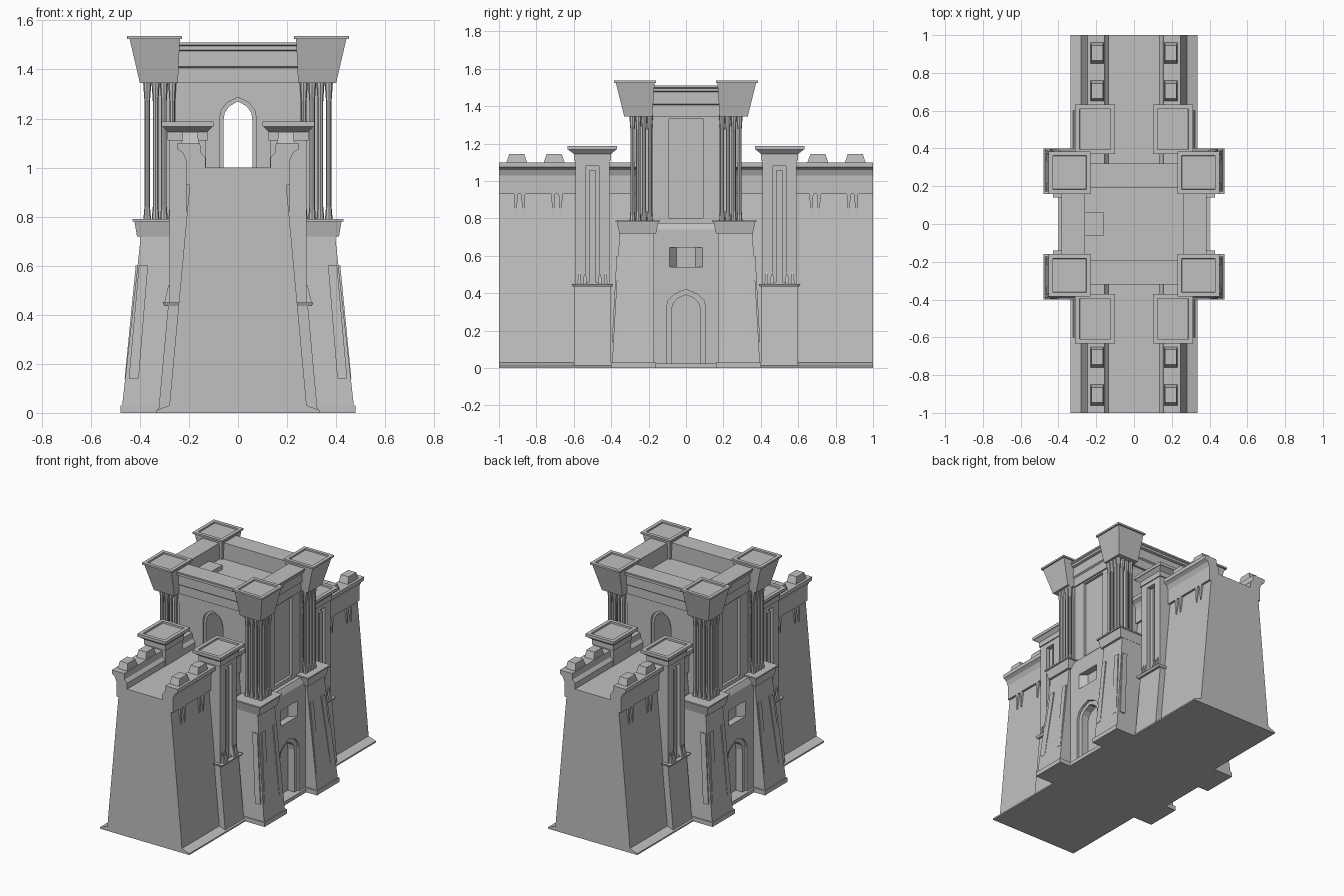
import bpy, bmesh
from mathutils import Vector

cube = bpy.data.objects.get("Cube")
if cube:
    bpy.data.objects.remove(cube, do_unlink=True)

GREY = (0.53, 0.53, 0.53, 1)
stone = bpy.data.materials.new("grey_stone")
stone.use_nodes = True
stone.diffuse_color = GREY
bsdf = next(n for n in stone.node_tree.nodes if n.type == 'BSDF_PRINCIPLED')
bsdf.inputs["Base Color"].default_value = GREY


def finish(name, bm, mirror=""):
    """Turn a bmesh into an object, mirrored over the named axes."""
    bmesh.ops.recalc_face_normals(bm, faces=bm.faces)
    mesh = bpy.data.meshes.new(name)
    bm.to_mesh(mesh)
    bm.free()
    mesh.materials.append(stone)
    ob = bpy.data.objects.new(name, mesh)
    bpy.context.collection.objects.link(ob)
    if mirror:
        mod = ob.modifiers.new("mirror", 'MIRROR')
        mod.use_axis = ("x" in mirror, "y" in mirror, False)
        mod.use_mirror_merge = False
    return ob


def add_block(bm, low, z0, high, z1, inset=0, depth=0):
    """Tapered block between two (x0, x1, y0, y1) rectangles, with optional sunken top."""
    rings = []
    for (x0, x1, y0, y1), z in ((low, z0), (high, z1)):
        corners = ((x0, y0), (x1, y0), (x1, y1), (x0, y1))
        rings.append([bm.verts.new((x, y, z)) for x, y in corners])
    bm.faces.new(rings[0][::-1])
    top = bm.faces.new(rings[1])
    for i in range(4):
        j = (i + 1) % 4
        bm.faces.new((rings[0][i], rings[0][j], rings[1][j], rings[1][i]))
    if inset:
        bm.normal_update()
        bmesh.ops.inset_region(bm, faces=[top], thickness=inset)
        ring = bmesh.ops.inset_region(bm, faces=[top], thickness=0.001)
        bmesh.ops.translate(bm, verts=top.verts, vec=(0, 0, -depth))


def block(name, low, z0, high, z1, mirror="", **kw):
    bm = bmesh.new()
    add_block(bm, low, z0, high or low, z1, **kw)
    return finish(name, bm, mirror)


def prism(name, points, axis, a, b, mirror=""):
    """Extrude a (side, z) profile along x or y."""
    bm = bmesh.new()
    place = (lambda s, t, z: (t, s, z)) if axis == "x" else (lambda s, t, z: (s, t, z))
    face = bm.faces.new([bm.verts.new(place(s, a, z)) for s, z in points])
    ext = bmesh.ops.extrude_face_region(bm, geom=[face])
    step = Vector(place(0, b - a, 0))
    bmesh.ops.translate(bm, vec=step, verts=[v for v in ext["geom"] if isinstance(v, bmesh.types.BMVert)])
    return finish(name, bm, mirror)


def cut(target, *cutters):
    """Carve the cutters out of the target, then drop them."""
    for cutter in cutters:
        cutter.hide_render = True
        mod = target.modifiers.new("cut", 'BOOLEAN')
        mod.operation, mod.solver, mod.object = 'DIFFERENCE', 'EXACT', cutter
        bpy.context.view_layer.update()
        graph = bpy.context.evaluated_depsgraph_get()
        mesh = bpy.data.meshes.new_from_object(target.evaluated_get(graph))
        target.modifiers.clear()
        target.data = mesh
        bpy.data.objects.remove(cutter, do_unlink=True)


def arch(w, z0, spring, top):
    h = top - spring
    side = [(w, z0), (w, spring), (w * .9, spring + h * .42), (w * .6, spring + h * .74)]
    return side + [(0, top)] + [(-s, z) for s, z in reversed(side)]


# Long wall with parapets
half = [(.335, 0), (.335, .01), (.28, .03), (.197, .93), (.212, .93), (.212, 1.03), (.225, 1.06),
        (.247, 1.075), (.247, 1.1), (.155, 1.1), (.15, 1.06), (.132, 1.04), (.132, 1.0)]
prism("long_wall", half + [(-s, z) for s, z in reversed(half)], "y", -1, 1)

# Merlons and hanging drips on the wall
bm = bmesh.new()
for y in (.905, .705):
    add_block(bm, (.16, .23, y - .055, y + .055), 1.1, (.165, .225, y - .04, y + .04), 1.145)
finish("merlons", bm, "xy")
bm = bmesh.new()
for y in (.91, .87, .71, .67):
    add_block(bm, (.19, .212, y - .003, y + .003), .82, (.19, .212, y - .011, y + .011), .93)
finish("wall_drips", bm, "xy")

# Piers standing against the wall
block("pier_foot", (.1, .325, .4, .6), 0, (.1, .285, .4, .6), .435, "xy")
block("pier_ledge", (.12, .3, .395, .605), .435, (.12, .308, .388, .612), .45, "xy")
shaft = block("pier_shaft", (.13, .28, .408, .592), .45, None, 1.12)
cut(shaft, block("cutter", (.25, .4, .465, .535), .46, None, 1.08))
mod = shaft.modifiers.new("mirror", 'MIRROR')
mod.use_axis = (True, True, False)
mod.use_mirror_merge = False
block("pier_strip", (.24, .272, .485, .515), .45, None, 1.06, "xy")
bm = bmesh.new()
for y in (.43, .46, .54, .57):
    add_block(bm, (.275, .3, y - .01, y + .01), .45, (.275, .284, y - .004, y + .004), .52)
finish("pier_spikes", bm, "xy")
block("pier_neck", (.125, .287, .4, .6), 1.11, (.125, .287, .4, .6), 1.15, "xy")
block("pier_cap", (.125, .287, .4, .6), 1.145, (.103, .308, .373, .63), 1.168, "xy")
block("pier_cap_slab", (.1, .312, .37, .633), 1.168, None, 1.188, "xy", inset=.035, depth=.012)

# Gate facade with door and window recesses on each side
facade = block("gate_facade", (-.385, .385, -.18, .18), 0, None, .74)
for s in (1, -1):
    cut(facade, prism("cutter", arch(.105, .025, .32, .42), "x", s * .37, s * .5),
        prism("cutter", arch(.077, .025, .31, .392), "x", s * .32, s * .5))
    bm = bmesh.new()
    ring = [(s * .34, -.05), (s * .39, -.092), (s * .39, .092), (s * .34, .05)]
    face = bm.faces.new([bm.verts.new((x, y, .54)) for x, y in ring])
    ext = bmesh.ops.extrude_face_region(bm, geom=[face])
    bmesh.ops.translate(bm, vec=(0, 0, .105), verts=[v for v in ext["geom"] if isinstance(v, bmesh.types.BMVert)])
    cut(facade, finish("cutter", bm))
block("facade_cornice", (-.385, .385, -.18, .18), .74, (-.365, .365, -.18, .18), .775)
block("door_step", (-.4, .4, -.165, .165), 0, None, .025)

# Corner buttresses
block("buttress_plinth", (.2, .48, .16, .4), 0, None, .03, "xy")
block("buttress", (.2, .472, .172, .395), .03, (.2, .395, .172, .355), .73, "xy")
bm = bmesh.new()
add_block(bm, (.44, .462, .335, .375), .14, (.39, .417, .30, .337), .6)
add_block(bm, (.44, .462, .18, .215), .14, (.39, .417, .18, .215), .6)
add_block(bm, (.405, .445, .37, .396), .14, (.367, .404, .34, .371), .6)
finish("buttress_strips", bm, "xy")
block("buttress_cap", (.22, .412, .16, .357), .72, (.22, .422, .148, .37), .78, "xy")
block("buttress_cap_slab", (.22, .43, .14, .376), .78, None, .79, "xy")

# Upper tower: crossing blocks pierced by a walkway arch
core = block("tower_core", (-.255, .255, -.27, .27), .5, None, 1.4)
sides = block("tower_sides", (-.34, .34, -.18, .18), .7, None, 1.4)
for part in (core, sides):
    cut(part, prism("cutter", arch(.06, 1.0, 1.19, 1.27), "y", -1, 1))
for s in (1, -1):
    cut(core, prism("cutter", arch(.075, .99, 1.2, 1.287), "y", s * .255, s * .5))
    cut(sides, block("cutter", tuple(sorted((s * .322, s * .5))) + (-.092, .092), .8, None, 1.335))
block("walkway_floor", (-.07, .07, -.27, .27), .95, None, 1.0)

# Clustered corner columns with flared ends
bm = bmesh.new()
xs, ys = (.268, .302, .336, .37), (.193, .224, .255, .286)
for x in xs:
    for y in ys:
        if x in (xs[0], xs[3]) or y in (ys[0], ys[3]):
            for z, h, r1, r2 in ((.785, .06, .016, .011), (.845, .42, .011, .011), (1.265, .085, .011, .017)):
                made = bmesh.ops.create_cone(bm, cap_ends=True, segments=8, radius1=r1, radius2=r2, depth=h)
                bmesh.ops.translate(bm, verts=made["verts"], vec=(x, y, z + h / 2))
finish("corner_columns", bm, "xy")

# Flared corner capitals
block("capital", (.245, .4, .18, .33), 1.345, (.237, .442, .168, .375), 1.525, "xy")
block("capital_slab", (.229, .452, .16, .385), 1.525, None, 1.537, "xy", inset=.033, depth=.01)


# Stepped parapet beams between the capitals
def beam(inner, outer):
    steps = ((.035, 1.345), (.035, 1.405), (.025, 1.412), (.025, 1.475), (.01, 1.48), (.01, 1.495), (0, 1.5), (0, 1.51))
    return [(inner, 1.345)] + [(outer - d, z) for d, z in steps] + [(inner, 1.51)]


prism("front_back_beam", beam(.19, .32), "x", -.28, .28, "y")
prism("side_beam", beam(.26, .385), "y", -.2, .2, "x")
block("roof_hatch", (-.26, -.16, -.06, .06), 1.39, None, 1.43)
